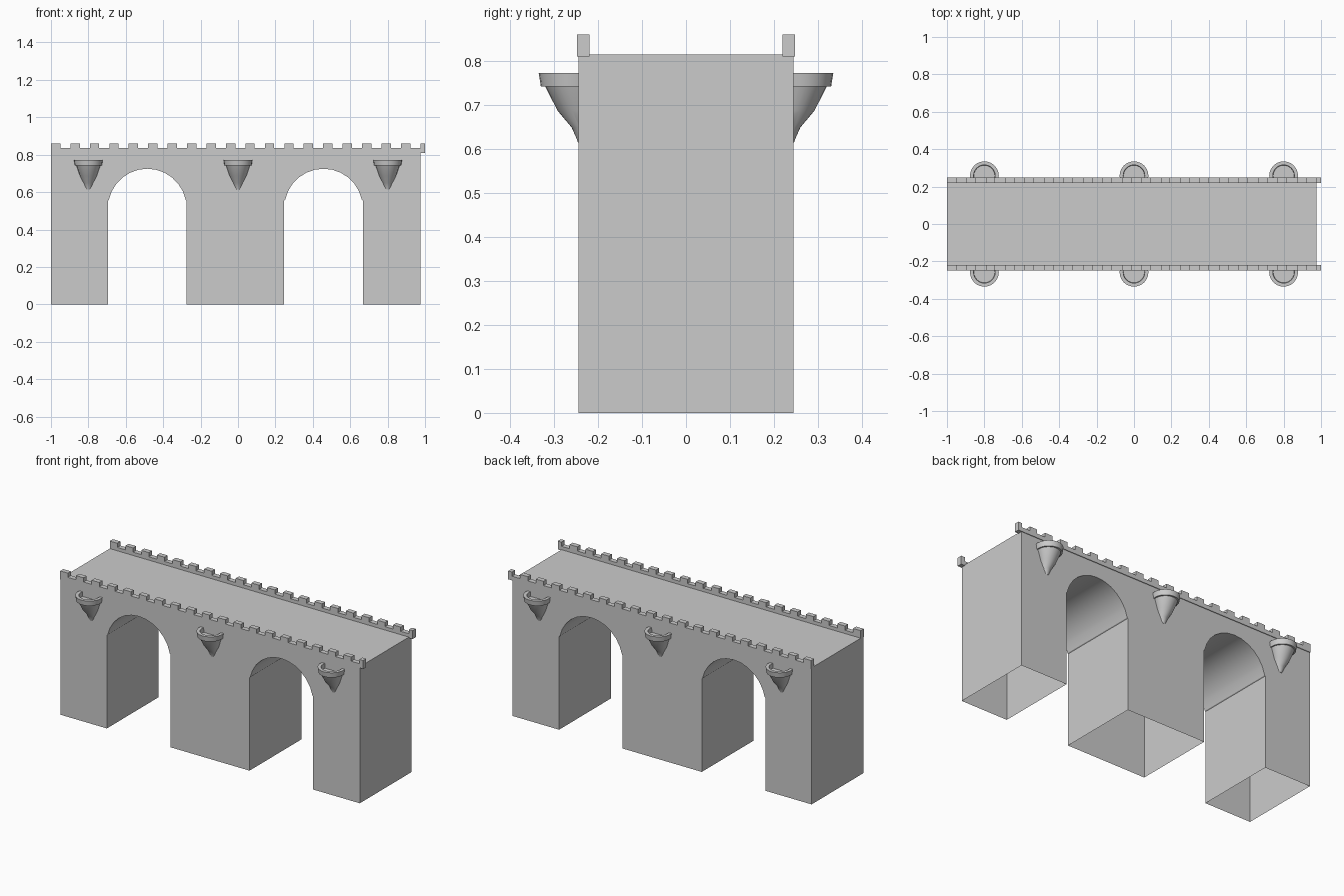
import bpy, bmesh
from math import sin, cos, pi, radians

if "Cube" in bpy.data.objects:
    bpy.data.objects.remove(bpy.data.objects["Cube"])

WALL = 0.244   # half depth of the bridge


def finish(name, bm, smooth=False):
    bmesh.ops.recalc_face_normals(bm, faces=bm.faces[:])
    mesh = bpy.data.meshes.new(name)
    bm.to_mesh(mesh)
    bm.free()
    ob = bpy.data.objects.new(name, mesh)
    bpy.context.collection.objects.link(ob)
    if smooth:
        bpy.ops.object.select_all(action='DESELECT')
        ob.select_set(True)
        bpy.context.view_layer.objects.active = ob
        bpy.ops.object.shade_smooth_by_angle(angle=radians(32))
    return ob


def extrude_profile(points, y0, y1):
    bm = bmesh.new()
    face = bm.faces.new([bm.verts.new((x, y0, z)) for x, z in points])
    ext = bmesh.ops.extrude_face_region(bm, geom=[face], use_keep_orig=True)
    for v in ext['geom']:
        if isinstance(v, bmesh.types.BMVert):
            v.co.y = y1
    bmesh.ops.recalc_face_normals(bm, faces=bm.faces[:])
    return bm


# Bridge body: side profile with two arches, hollow and open underneath
def arch(cx, r=0.21, cz=0.515, n=12, start=radians(12)):
    pts = [(cx - r, 0), (cx - r, 0.555)]
    for i in range(n + 1):
        a = pi - start - (pi - 2 * start) * i / n
        pts.append((cx + r * cos(a), cz + r * sin(a)))
    return pts + [(cx + r, 0.555), (cx + r, 0)]


outline = [(-1, 0)] + arch(-0.485) + arch(0.457) + [(0.975, 0), (0.975, 0.815), (-1, 0.815)]
bm = extrude_profile(outline, -WALL, WALL)
bottoms = [f for f in bm.faces if all(abs(v.co.z) < 1e-5 for v in f.verts)]
bmesh.ops.delete(bm, geom=bottoms, context='FACES')
finish("bridge_body", bm, True)

# Crenellated parapets along both edges
pitch, merlon = 1.975 / 19, 0.05
teeth = []
for i in range(20):
    x0 = -1 + i * pitch
    x1 = min(x0 + merlon, 1)
    teeth += [(x0, 0.835), (x0, 0.86), (x1, 0.86), (x1, 0.835)]
outline = [(-1, 0.81)] + teeth[1:-1] + [(1, 0.81)]
for side, label in ((-1, "front"), (1, "back")):
    finish(label + "_parapet", extrude_profile(outline, side * 0.219, side * 0.248))

# Half-round bracket balconies: rings of (height, radius, distance from centre line)
RINGS = [(0.615, 0.012, 0.234), (0.622, 0.020, 0.228), (0.649, 0.027, 0.233),
         (0.687, 0.045, 0.247), (0.742, 0.064, 0.256), (0.742, 0.072, 0.258),
         (0.773, 0.077, 0.258), (0.773, 0.058, 0.258), (0.745, 0.056, 0.258)]


def balcony(name, x, side, n=24):
    bm = bmesh.new()
    rings = [[bm.verts.new((x + r * cos(2 * pi * k / n), side * (cy + r * sin(2 * pi * k / n)), z))
              for k in range(n)] for z, r, cy in RINGS]
    for a, b in zip(rings, rings[1:]):
        for k in range(n):
            j = (k + 1) % n
            bm.faces.new((a[k], a[j], b[j], b[k]))
    bm.faces.new(rings[0])
    bm.faces.new(rings[-1])
    bmesh.ops.recalc_face_normals(bm, faces=bm.faces[:])
    # trim the part buried in the wall
    bmesh.ops.bisect_plane(bm, geom=bm.verts[:] + bm.edges[:] + bm.faces[:],
                           plane_co=(0, side * (WALL - 0.001), 0), plane_no=(0, side, 0),
                           clear_inner=True)
    finish(name, bm, True)


for side, label in ((-1, "front"), (1, "back")):
    for x, place in ((-0.8, "left"), (0, "middle"), (0.8, "right")):
        balcony(f"{label}_{place}_balcony", x, side)
